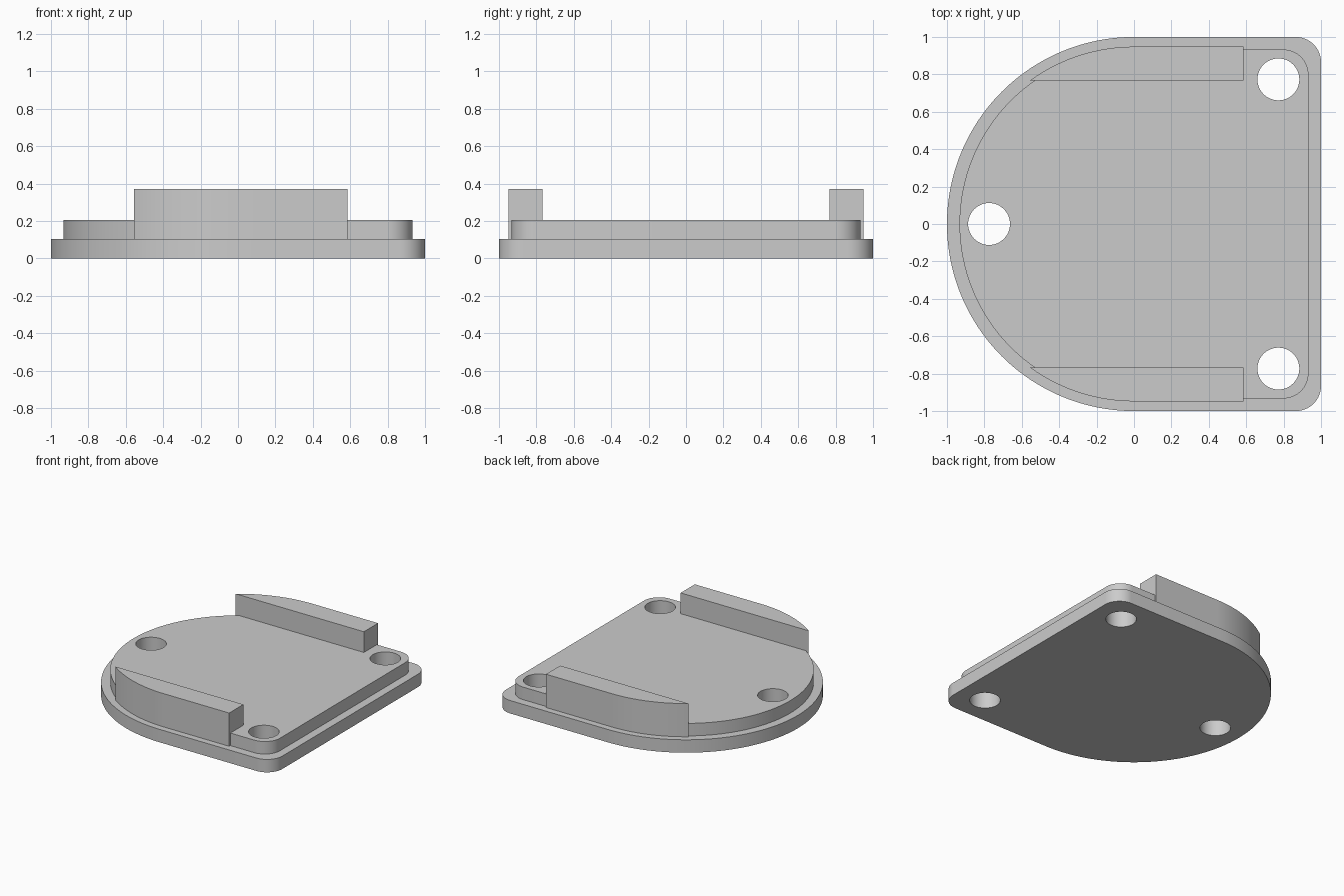
import bpy, bmesh
from math import pi, sin, cos, acos, asin
from mathutils import Matrix

cube = bpy.data.objects.get("Cube")
if cube:
    bpy.data.objects.remove(cube, do_unlink=True)

grey = bpy.data.materials.new("plain grey")
grey.use_nodes = True
GREY = (0.6, 0.6, 0.6, 1)
grey.diffuse_color = GREY
grey.node_tree.nodes["Principled BSDF"].inputs["Base Color"].default_value = GREY


def arc(cx, cy, r, start, end, steps):
    """Points along an arc, both ends included."""
    angles = [start + (end - start) * i / steps for i in range(steps + 1)]
    return [(cx + r * cos(a), cy + r * sin(a)) for a in angles]


def d_outline(r, corner=0.135):
    """Half-round outline with two rounded corners on the +x side."""
    c = r - corner
    return (arc(0, 0, r, pi / 2, 3 * pi / 2, 96)
            + arc(c, -c, corner, -pi / 2, 0, 16)
            + arc(c, c, corner, 0, pi / 2, 16))


def prism(name, outline, z0, z1):
    bm = bmesh.new()
    face = bm.faces.new([bm.verts.new((x, y, z0)) for x, y in outline])
    top = bmesh.ops.extrude_face_region(bm, geom=[face])["geom"]
    verts = [v for v in top if isinstance(v, bmesh.types.BMVert)]
    bmesh.ops.translate(bm, verts=verts, vec=(0, 0, z1 - z0))
    bmesh.ops.recalc_face_normals(bm, faces=bm.faces)
    mesh = bpy.data.meshes.new(name)
    bm.to_mesh(mesh)
    bm.free()
    mesh.materials.append(grey)
    obj = bpy.data.objects.new(name, mesh)
    bpy.context.collection.objects.link(obj)
    return obj


def select_only(obj):
    bpy.ops.object.select_all(action='DESELECT')
    obj.select_set(True)
    bpy.context.view_layer.objects.active = obj


# Stepped plate: wide flange below, narrower step above
flange = prism("base_flange", d_outline(1.0), 0, 0.104)
step = prism("raised_step", d_outline(0.933), 0.104, 0.205)

# Three screw holes through both layers
for x, y in [(0.772, 0.773), (0.772, -0.773), (-0.775, 0)]:
    cutter = prism("hole_cutter", arc(x, y, 0.112, 0, 2 * pi * 47 / 48, 47), -0.1, 0.3)
    for plate in (flange, step):
        cut = plate.modifiers.new("screw_hole", 'BOOLEAN')
        cut.operation = 'DIFFERENCE'
        cut.solver = 'EXACT'
        cut.object = cutter
        select_only(plate)
        bpy.ops.object.modifier_apply(modifier=cut.name)
    bpy.data.objects.remove(cutter, do_unlink=True)

# Side walls: straight inside, outside follows the rounded rim
WALL_R, INNER_Y, END_X = 0.948, 0.767, 0.585
wall_outline = arc(0, 0, WALL_R, pi / 2, pi - asin(INNER_Y / WALL_R), 24)
wall_outline += [(END_X, INNER_Y), (END_X, WALL_R)]
left_wall = prism("back_wall", wall_outline, 0.104, 0.372)
right_wall = prism("front_wall", [(x, -y) for x, y in wall_outline], 0.104, 0.372)

for part in (flange, step, left_wall, right_wall):
    select_only(part)
    bpy.ops.object.shade_smooth_by_angle(angle=pi / 6)
